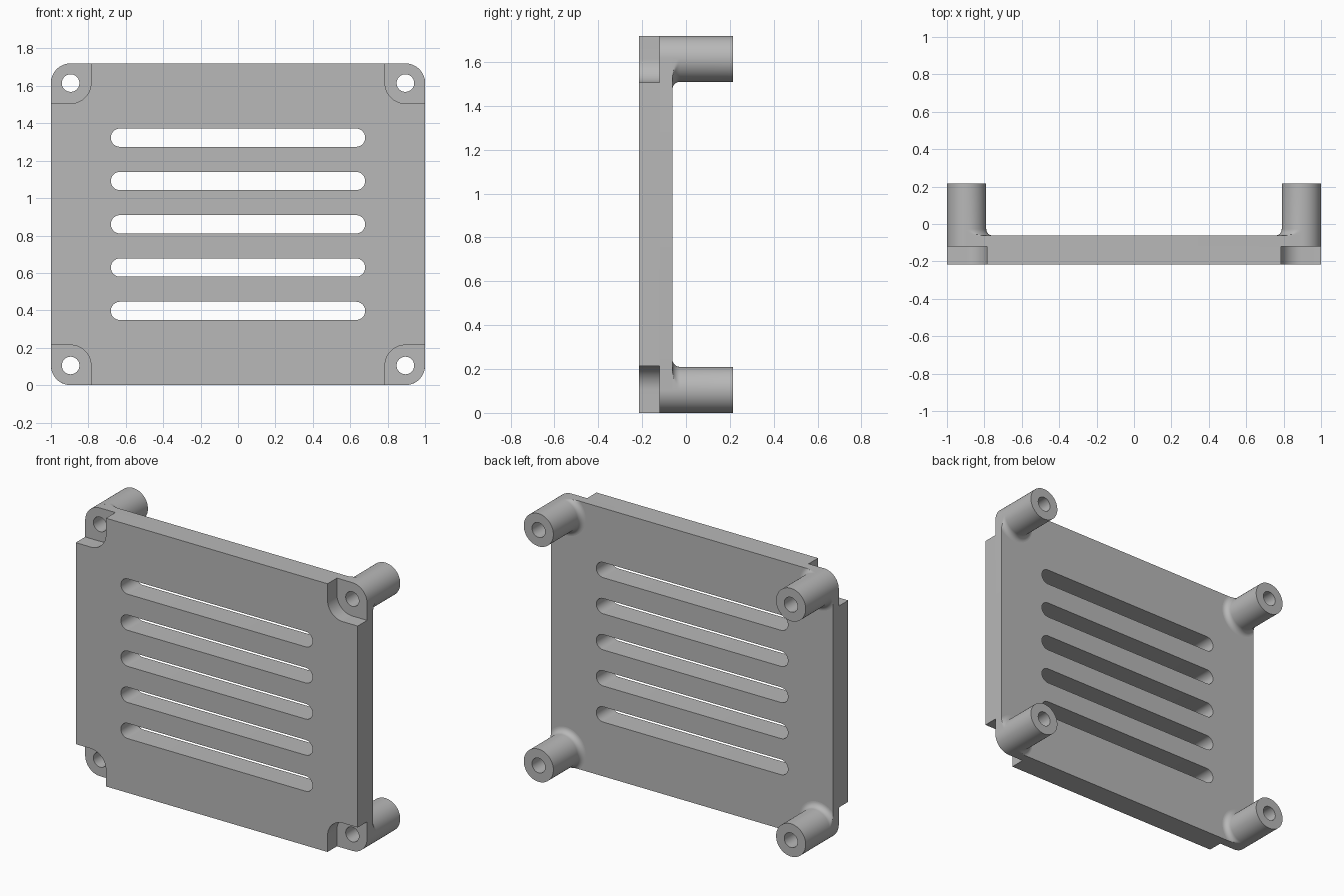
import bpy, bmesh
from math import sin, cos, pi, radians

cube = bpy.data.objects.get("Cube")
if cube:
    bpy.data.objects.remove(cube)

HX, HZ = 1.0, 0.86              # half width, half height of the plate
FRONT, STEP, BACK, TIP = -0.2155, -0.12, -0.062, 0.2155
POST_R, BORE_R, NOTCH_R, FILLET = 0.105, 0.047, 0.109, 0.035
SLOT_R, SLOT_HALF, SLOT_PITCH = 0.049, 0.68, 0.2315
CX, CZ = HX - POST_R, HZ - POST_R
CORNERS = [(1, 1), (-1, 1), (-1, -1), (1, -1)]

gray = bpy.data.materials.new("Light gray")
gray.use_nodes = True
gray.diffuse_color = (0.48, 0.48, 0.48, 1)
gray.node_tree.nodes["Principled BSDF"].inputs["Base Color"].default_value = (0.48, 0.48, 0.48, 1)


def arc(cx, cy, r, start, end, n=16):
    return [(cx + r * cos(radians(start + (end - start) * i / n)),
             cy + r * sin(radians(start + (end - start) * i / n))) for i in range(n + 1)]


def outline(corner):
    """Repeat a top-right corner around the plate."""
    pts = []
    for sx, sz in CORNERS:
        part = [(x * sx, z * sz) for x, z in corner]
        pts += part if sx * sz > 0 else part[::-1]
    return pts


def circle(x, z, r):
    return arc(x, z, r, 0, 360, 48)[:-1]


def slot(z):
    end = SLOT_HALF - SLOT_R
    return arc(end, z, SLOT_R, -90, 90) + arc(-end, z, SLOT_R, 90, 270)


def finish(name, bm):
    bmesh.ops.remove_doubles(bm, verts=bm.verts, dist=0.00005)
    bmesh.ops.recalc_face_normals(bm, faces=bm.faces)
    mesh = bpy.data.meshes.new(name)
    bm.to_mesh(mesh)
    bm.free()
    mesh.materials.clear()
    mesh.materials.append(gray)
    obj = bpy.data.objects.new(name, mesh)
    bpy.context.collection.objects.link(obj)
    bpy.ops.object.select_all(action='DESELECT')
    obj.select_set(True)
    bpy.context.view_layer.objects.active = obj
    bpy.ops.object.shade_smooth_by_angle(angle=radians(30))
    return obj


def layer(name, loops, y0, y1):
    """Extrude an outline with holes between two depths."""
    curve = bpy.data.curves.new(name + "_profile", 'CURVE')
    curve.dimensions = '2D'
    curve.fill_mode = 'BOTH'
    curve.extrude = (y1 - y0) / 2
    for loop in loops:
        spline = curve.splines.new('POLY')
        spline.points.add(len(loop) - 1)
        for p, (x, z) in zip(spline.points, loop):
            p.co = (x, z, 0, 1)
        spline.use_cyclic_u = True
    temp = bpy.data.objects.new(name + "_profile", curve)
    bpy.context.collection.objects.link(temp)
    graph = bpy.context.evaluated_depsgraph_get()
    mesh = bpy.data.meshes.new_from_object(temp.evaluated_get(graph))
    bm = bmesh.new()
    bm.from_mesh(mesh)
    for v in bm.verts:
        x, z, d = v.co
        v.co = (x, (y0 + y1) / 2 - d, z + HZ)
    bpy.data.objects.remove(temp)
    bpy.data.meshes.remove(mesh)
    return finish(name, bm)


def post(name, sx, sz, n=72):
    """Hollow post whose base fillet is trimmed at the plate edges."""
    profile = [(BORE_R, BACK)]
    for i in range(9):
        a = pi / 2 * i / 8
        profile.append((POST_R + FILLET * (1 - sin(a)), BACK + FILLET * (1 - cos(a))))
    profile += [(POST_R, TIP), (BORE_R, TIP)]
    bm = bmesh.new()
    rings = []
    for j in range(n):
        c, s = cos(2 * pi * j / n), sin(2 * pi * j / n)
        ring = []
        for r, y in profile:
            if c > -0.001 and s > -0.001:
                r = min(r, POST_R)
            x, z = min(r * c, POST_R), min(r * s, POST_R)
            ring.append(bm.verts.new((sx * (CX + x), y, HZ + sz * (CZ + z))))
        rings.append(ring)
    m = len(profile)
    for j in range(n):
        a, b = rings[j], rings[(j + 1) % n]
        for k in range(m):
            bm.faces.new((a[k], a[(k + 1) % m], b[(k + 1) % m], b[k]))
    bmesh.ops.dissolve_degenerate(bm, dist=0.00005, edges=bm.edges)
    return finish(name, bm)


# Plate: front layer with corner recesses, back layer with rounded corners
slots = [slot(k * SLOT_PITCH) for k in range(-2, 3)]
holes = [circle(sx * CX, sz * CZ, BORE_R) for sx, sz in CORNERS]
recess = [(HX, CZ - NOTCH_R)] + arc(CX, CZ, NOTCH_R, 270, 180) + [(CX - NOTCH_R, HZ)]
layer("front_plate", [outline(recess)] + slots, FRONT, STEP)
layer("back_plate", [outline(arc(CX, CZ, POST_R, 0, 90))] + slots + holes, STEP, BACK)

# Four mounting posts
for sx, sz in CORNERS:
    side = "left" if sx > 0 else "right"
    level = "upper" if sz > 0 else "lower"
    post(f"{level}_{side}_post", sx, sz)
